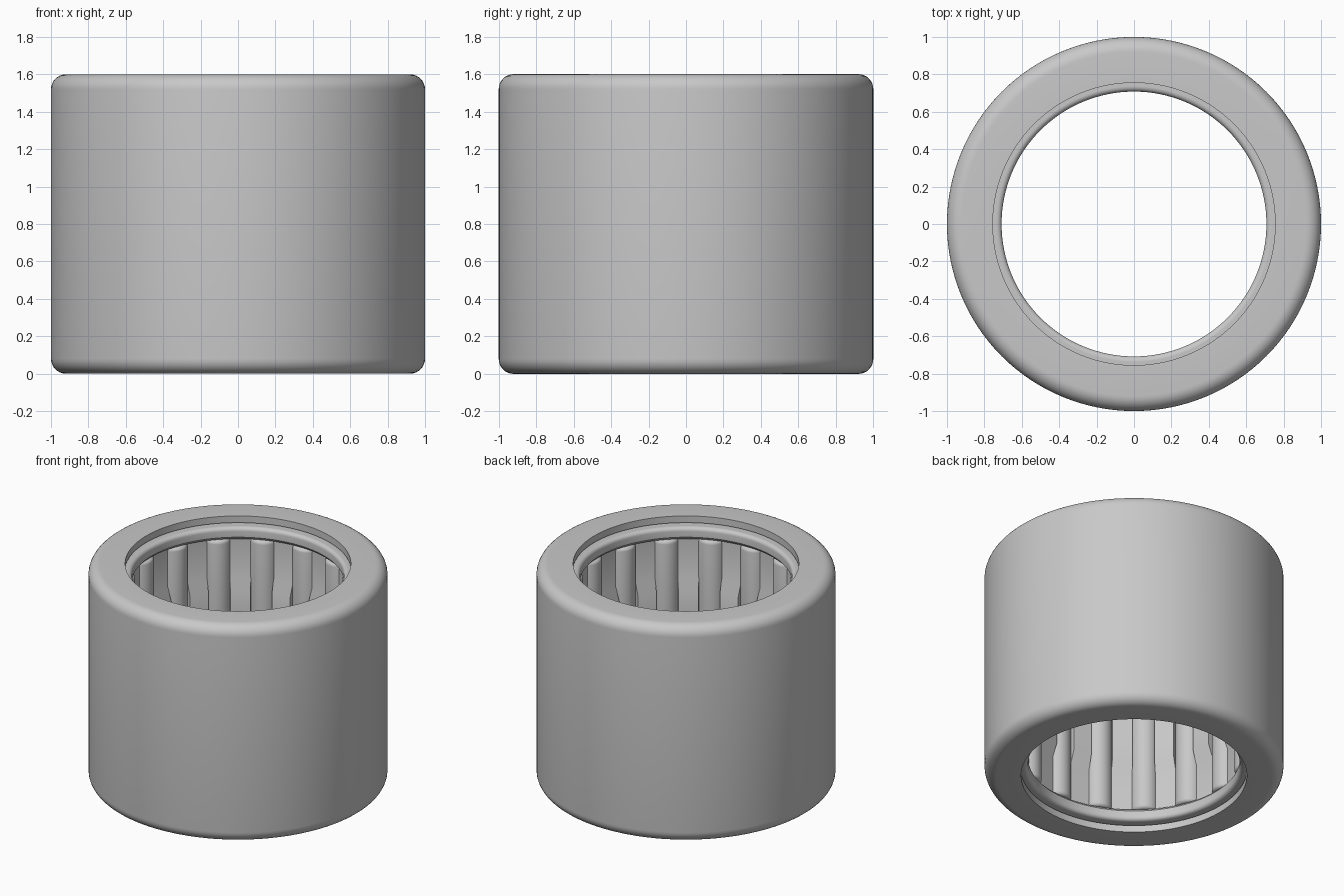
import bpy
import bmesh
from math import sin, cos, pi, radians

cube = bpy.data.objects.get("Cube")
if cube:
    bpy.data.objects.remove(cube)

HEIGHT = 1.6
MID = HEIGHT / 2
COUNT = 16          # rollers, and cage bars between them
STEP = 2 * pi / COUNT

steel = bpy.data.materials.new("grey steel")
steel.use_nodes = True
steel.diffuse_color = (0.58, 0.58, 0.58, 1)
steel.node_tree.nodes["Principled BSDF"].inputs["Base Color"].default_value = (0.58, 0.58, 0.58, 1)


def finish(bm, name):
    bmesh.ops.recalc_face_normals(bm, faces=bm.faces)
    mesh = bpy.data.meshes.new(name)
    bm.to_mesh(mesh)
    bm.free()
    mesh.materials.append(steel)
    obj = bpy.data.objects.new(name, mesh)
    bpy.context.collection.objects.link(obj)
    bpy.ops.object.select_all(action="DESELECT")
    obj.select_set(True)
    bpy.context.view_layer.objects.active = obj
    bpy.ops.object.shade_smooth_by_angle(angle=radians(30))
    return obj


def mirrored(half):
    """Complete an upper half profile with its lower half."""
    return half + [(r, HEIGHT - z) for r, z in reversed(half)]


def lathe(bm, profile, segments, centre=(0, 0)):
    """Turn a closed (radius, height) profile about a vertical axis."""
    rings = []
    for i in range(segments):
        a = 2 * pi * i / segments
        rings.append([bm.verts.new((centre[0] + r * cos(a), centre[1] + r * sin(a), z))
                      for r, z in profile])
    for i, ring in enumerate(rings):
        after = rings[(i + 1) % segments]
        for j in range(len(profile)):
            k = (j + 1) % len(profile)
            bm.faces.new((ring[j], after[j], after[k], ring[k]))


def arc(r, z, radius, start, end, steps=8):
    angles = [radians(start + (end - start) * i / steps) for i in range(steps + 1)]
    return [(r + radius * cos(a), z + radius * sin(a)) for a in angles]


# Outer cup with rounded rims and lips folded inward
bm = bmesh.new()
outside = mirrored([(0.755, HEIGHT)] + arc(0.92, HEIGHT - 0.08, 0.08, 90, 0))
inside = mirrored([(0.755, 1.55), (0.9, 1.55)])
lathe(bm, outside + inside[::-1], 128)
finish(bm, "outer_cup")

# Cage end rings, with a rounded inner edge
ring = [(0.88, 1.535), (0.735, 1.535)] + arc(0.735, 1.508, 0.027, 90, 180, 5)
ring += [(0.708, 1.465), (0.725, 1.445), (0.88, 1.445)]
for name, flip in (("cage_top_ring", False), ("cage_bottom_ring", True)):
    bm = bmesh.new()
    lathe(bm, [(r, HEIGHT - z if flip else z) for r, z in ring], 128)
    finish(bm, name)

# Cage bars, stepped inward around mid height
inner = mirrored([(0.755, 1.46), (0.755, 1.15), (0.718, 1.06)])
outer = mirrored([(0.82, 1.46), (0.82, 1.15), (0.77, 1.06)])
outline = inner + outer[::-1]
bm = bmesh.new()
for i in range(COUNT):
    a = (i + 0.5) * STEP
    sides = []
    for t in (-0.07, 0.07):
        sides.append([bm.verts.new((r * cos(a + t / 0.75), r * sin(a + t / 0.75), z))
                      for r, z in outline])
    left, right = sides
    n = len(outline)
    half = n // 2
    for j in range(n):
        k = (j + 1) % n
        bm.faces.new((left[j], left[k], right[k], right[j]))
    for side in sides:
        for j in range(half - 1):
            bm.faces.new((side[j], side[j + 1], side[n - 2 - j], side[n - 1 - j]))
finish(bm, "cage_bars")

# Needle rollers with rounded ends
bm = bmesh.new()
needle = mirrored([(0.002, 1.44)] + arc(0.07, 1.415, 0.025, 90, 0, 4))
for i in range(COUNT):
    a = i * STEP
    lathe(bm, needle, 32, (0.803 * cos(a), 0.803 * sin(a)))
finish(bm, "needle_rollers")
